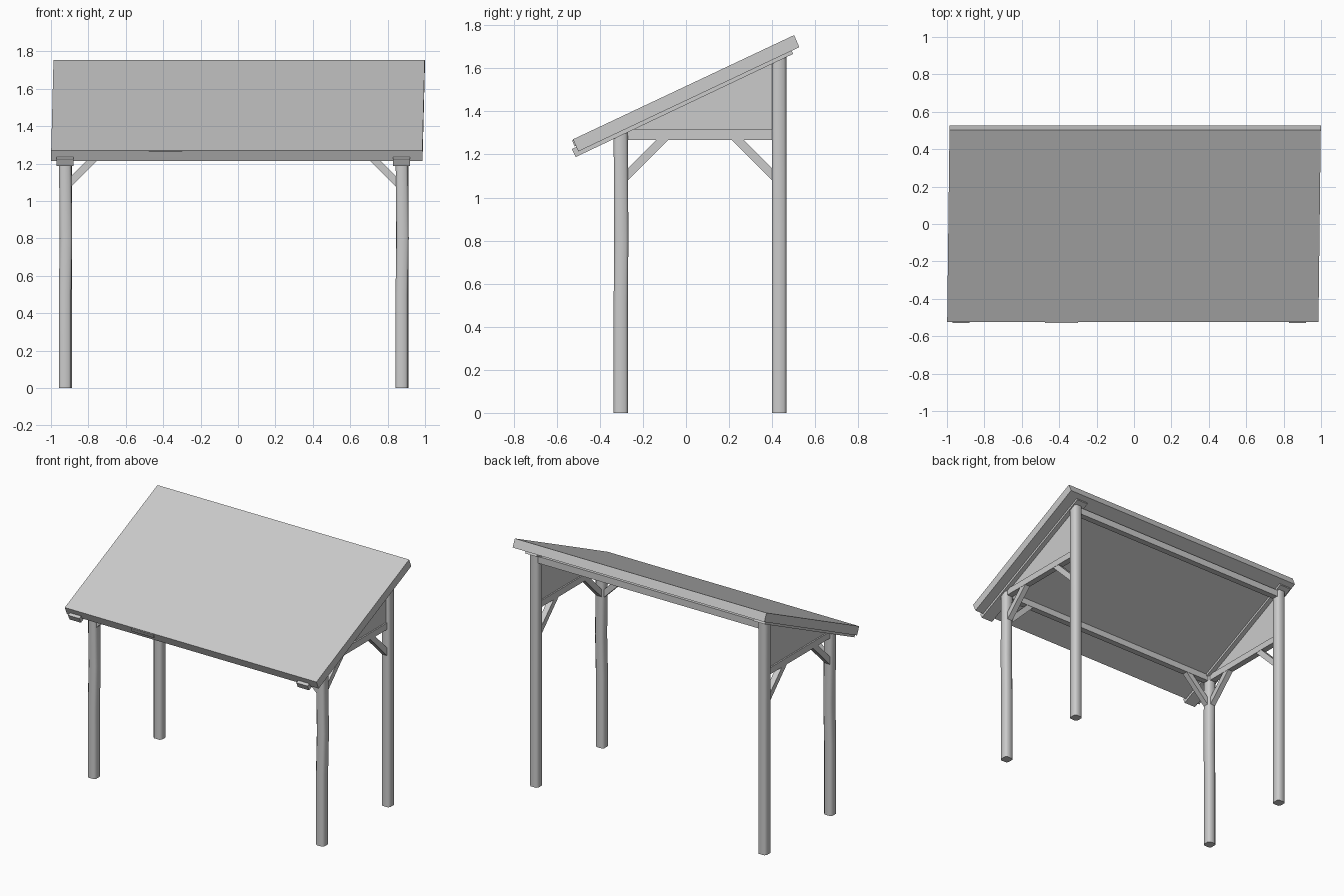
import bpy, bmesh, math

if "Cube" in bpy.data.objects:
    bpy.data.objects.remove(bpy.data.objects["Cube"])

XC = -0.025           # posts sit slightly off-centre
PX = 0.90             # half spacing of the posts
SLOPE = 0.47


def under(y):
    """Height of the roof underside at y."""
    return 1.214 + (y + 0.50) * SLOPE


def build(name, rings, smooth=False):
    """Skin a stack of equal-sized rings and cap both ends."""
    bm = bmesh.new()
    vs = [[bm.verts.new(p) for p in r] for r in rings]
    n = len(rings[0])
    for a, b in zip(vs, vs[1:]):
        for i in range(n):
            j = (i + 1) % n
            bm.faces.new((a[i], a[j], b[j], b[i]))
    bm.faces.new(vs[0][::-1])
    bm.faces.new(vs[-1])
    bmesh.ops.recalc_face_normals(bm, faces=bm.faces)
    me = bpy.data.meshes.new(name)
    bm.to_mesh(me)
    bm.free()
    ob = bpy.data.objects.new(name, me)
    bpy.context.collection.objects.link(ob)
    if smooth:
        bpy.ops.object.select_all(action='DESELECT')
        ob.select_set(True)
        bpy.context.view_layer.objects.active = ob
        bpy.ops.object.shade_smooth_by_angle(angle=math.radians(55))
    return ob


def along_x(name, yz, x0, x1, shear=0.0):
    """Extrude a y-z profile along x, optionally sheared with y."""
    return build(name, [[(x + shear * y, y, z) for y, z in yz] for x in (x0, x1)])


def along_y(name, xz, y0, y1):
    return build(name, [[(x, y, z) for x, z in xz] for y in (y0, y1)])


def rect(a0, a1, b0, b1):
    return [(a0, b0), (a1, b0), (a1, b1), (a0, b1)]


def brace(start, d, z0=1.075, z1=1.275, t=0.056):
    """45 degree brace profile leaving a post at start, going in direction d."""
    r = z1 - z0
    return [(start, z0), (start + d * r, z1), (start + d * (r - t), z1), (start, z0 + t)]


def post(name, x, y, bend):
    """Chamfered post, a little crooked, cut to the roof slope."""
    h, c = 0.033, 0.012
    k = h - c
    sec = [(h, -k), (h, k), (k, h), (-k, h), (-h, k), (-h, -k), (-k, -h), (k, -h)]
    rings = [[(x + u + dx, y + v + dy, z) for u, v in sec]
             for z, dx, dy in ((0, 0, 0), (0.5, 0, 0), (0.8, bend, bend / 2))]
    rings.append([(x + u, y + v, under(y + v) + 0.005) for u, v in sec])
    build(name, rings, True)


# Sloping roof slab, slightly skewed
along_x("roof", [(-0.525, 1.27), (-0.50, 1.214), (0.526, 1.698), (0.502, 1.754)],
        -0.9925, 0.9925, 0.012)
# Small patch on the front edge
along_x("roof_patch", [(-0.529, 1.265), (-0.517, 1.237), (-0.50, 1.245), (-0.512, 1.268)],
        -0.475, -0.30)

for side, s in (("left", -1), ("right", 1)):
    x = XC + s * PX
    # Posts
    post("front_post_" + side, x, -0.303, 0.005)
    post("rear_post_" + side, x + 0.004, 0.433, 0.0)
    # Rafter under the roof
    along_x("rafter_" + side, [(-0.530, 1.225), (-0.512, 1.188), (0.498, 1.667), (0.485, 1.69)],
            x - 0.045, x + 0.045)
    # Side beam and gable panel
    along_x("side_beam_" + side, rect(-0.29, 0.41, 1.268, 1.315), x - 0.022, x + 0.022)
    along_x("gable_panel_" + side,
            [(-0.28, 1.31), (0.41, 1.31), (0.41, under(0.41)), (-0.28, under(-0.28))],
            x - 0.012, x + 0.012)
    # Corner braces
    along_x("side_brace_front_" + side, brace(-0.275, 1), x - 0.02, x + 0.02)
    along_x("side_brace_rear_" + side, brace(0.405, -1), x - 0.02, x + 0.02)
    along_y("front_brace_" + side, brace(x - s * 0.03, -s), -0.323, -0.283)

# Cross beams between the posts
along_x("front_beam", rect(-0.325, -0.281, 1.265, 1.31), XC - PX, XC + PX)
along_x("rear_beam", rect(0.41, 0.455, 1.60, 1.648), XC - PX, XC + PX)
